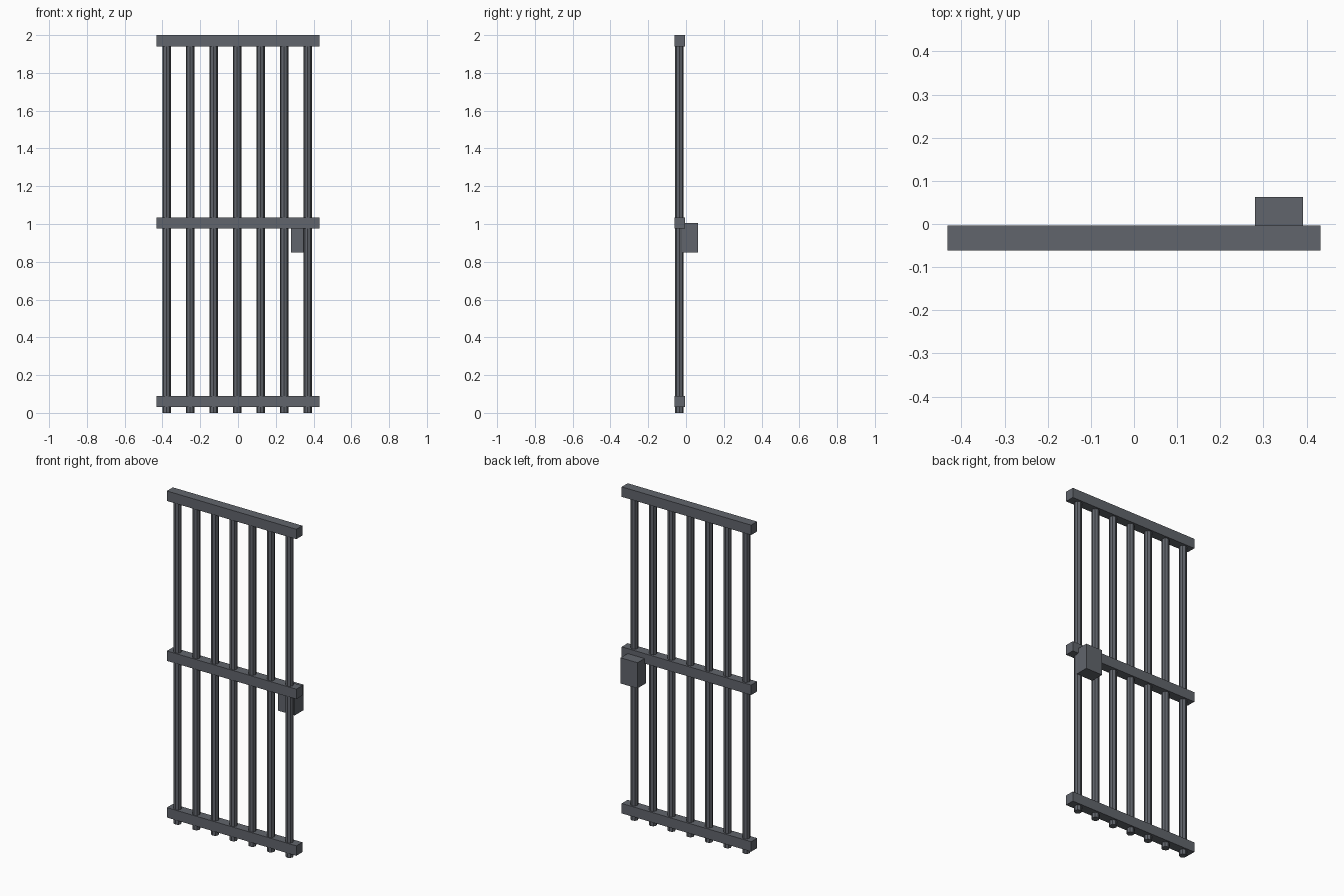
import bpy
from mathutils import Vector

old = bpy.data.objects.get("Cube")
if old:
    bpy.data.objects.remove(old, do_unlink=True)

# Dark iron
iron = bpy.data.materials.new("dark_iron")
iron.use_nodes = True
color = (0.12, 0.13, 0.15, 1)
iron.diffuse_color = color
iron.node_tree.nodes["Principled BSDF"].inputs["Base Color"].default_value = color


def box(name, low, high):
    low, high = Vector(low), Vector(high)
    bpy.ops.mesh.primitive_cube_add(size=1, location=(low + high) / 2)
    obj = bpy.context.object
    obj.name = name
    obj.scale = high - low
    obj.data.materials.append(iron)


# Horizontal rails
for name, z in (("bottom_rail", 0.03), ("middle_rail", 0.975), ("top_rail", 1.94)):
    box(name, (-0.432, -0.061, z), (0.432, -0.004, z + 0.06))

# Vertical bars
for i in range(7):
    bpy.ops.mesh.primitive_cylinder_add(
        vertices=8, radius=0.022, depth=1.96,
        location=(-0.378 + i * 0.1245, -0.035, 0.98))
    bar = bpy.context.object
    bar.name = f"bar_{i + 1}"
    bar.data.materials.append(iron)

# Lock housing
box("lock_box", (0.28, -0.02, 0.85), (0.392, 0.063, 1.005))
